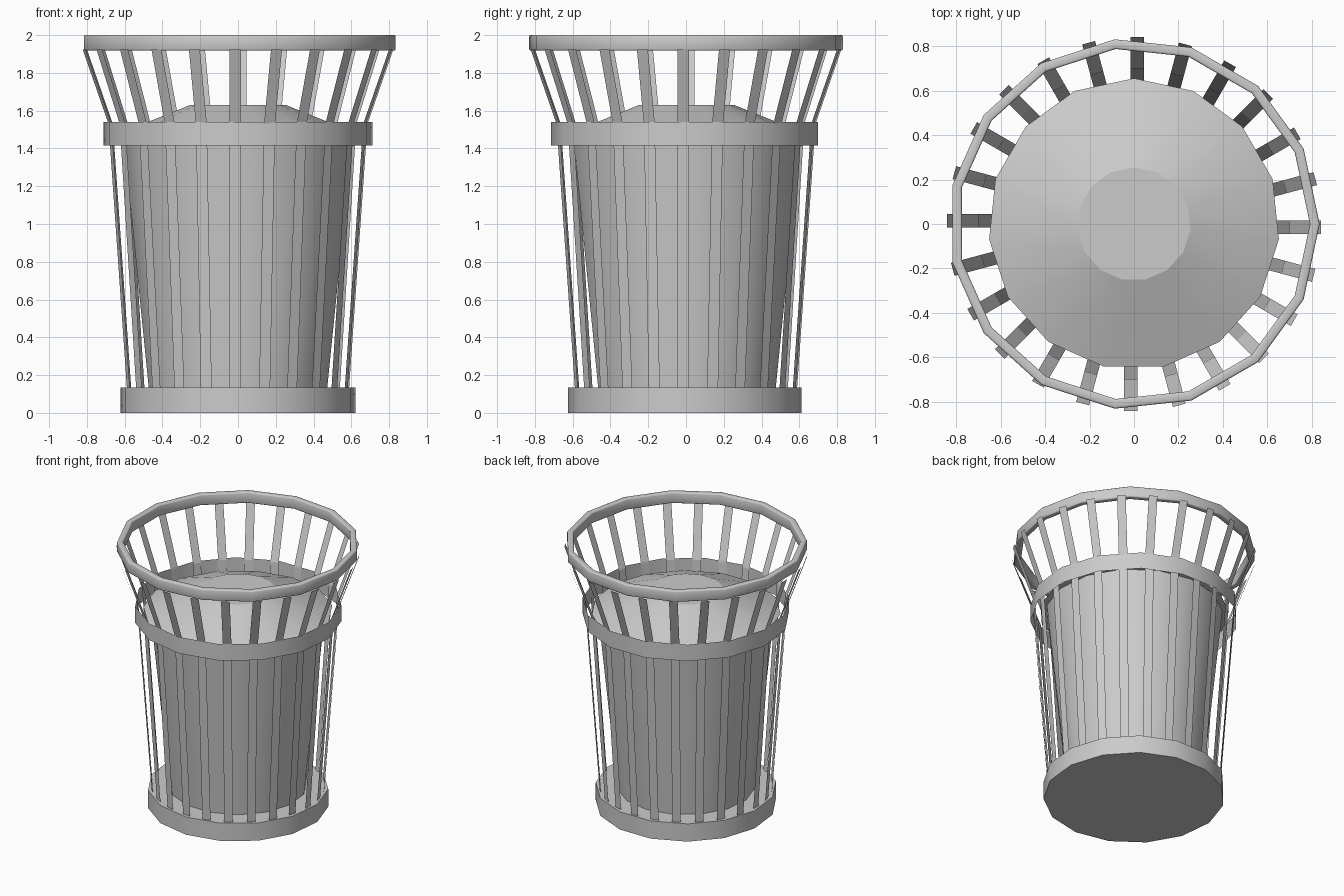
import bpy, bmesh
from math import sin, cos, pi, radians

SIDES = 15
SLATS = 24

default = bpy.data.objects.get("Cube")
if default:
    bpy.data.objects.remove(default, do_unlink=True)

metal = bpy.data.materials.new("grey_metal")
metal.use_nodes = True
GREY = (0.6, 0.6, 0.6, 1)
metal.diffuse_color = GREY
metal.node_tree.nodes["Principled BSDF"].inputs["Base Color"].default_value = GREY


def finish(name, bm, angle):
    mesh = bpy.data.meshes.new(name)
    bm.to_mesh(mesh)
    bm.free()
    mesh.materials.append(metal)
    obj = bpy.data.objects.new(name, mesh)
    bpy.context.collection.objects.link(obj)
    bpy.ops.object.select_all(action='DESELECT')
    obj.select_set(True)
    bpy.context.view_layer.objects.active = obj
    bpy.ops.object.shade_smooth_by_angle(angle=radians(angle))
    return obj


def lathe(name, profile, start, closed=False, caps=(), angle=35):
    """Turn (radius, z) points around z; start is the angle of the first corner."""
    bm = bmesh.new()
    rings = []
    for r, z in profile:
        angles = [radians(start) + 2 * pi * i / SIDES for i in range(SIDES)]
        rings.append([bm.verts.new((r * cos(a), r * sin(a), z)) for a in angles])
    pairs = list(zip(rings, rings[1:]))
    if closed:
        pairs.append((rings[-1], rings[0]))
    for low, high in pairs:
        for i in range(SIDES):
            j = (i + 1) % SIDES
            bm.faces.new((low[i], low[j], high[j], high[i]))
    for c in caps:
        ring = rings[c]
        bm.faces.new(ring if c else ring[::-1])
    return finish(name, bm, angle)


# Solid base and tapered inner can
lathe("base", [(0.625, 0), (0.625, 0.135)], -90, caps=(0, 1))
lathe("inner_can", [(0.475, 0.13), (0.61, 1.47)], 90)

# Shallow conical lid, overhanging the can, with a flat top
lathe("lid", [(0.61, 1.47), (0.655, 1.47), (0.255, 1.63)], 90)
lathe("lid_cap", [(0.22, 1.63), (0.255, 1.63)], 90, caps=(1,))

# Sheet band around the slats
lathe("upper_band", [(0.715, 1.415), (0.715, 1.54)], -90)

# Rim: an upright rounded bar, taller than it is wide
rim_profile = []
for k in range(16):
    a = 2 * pi * (k + 0.5) / 16
    dx = 0.011 if cos(a) > 0 else -0.011
    dz = 0.031 if sin(a) > 0 else -0.031
    rim_profile.append((0.813 + dx + 0.011 * cos(a), 1.959 + dz + 0.011 * sin(a)))
lathe("rim", rim_profile, 0, closed=True, angle=60)

# Bent sheet slats, flaring out above the band
PATH = [(0.592, 0.06), (0.698, 1.53), (0.84, 1.925)]
WIDTH, SHIFT = 0.06, -0.014
bm = bmesh.new()
for s in range(SLATS):
    a = 2 * pi * s / SLATS
    rows = []
    for r, z in PATH:
        edges = (SHIFT - WIDTH / 2, SHIFT + WIDTH / 2)
        rows.append([bm.verts.new((r * cos(a) - t * sin(a),
                                   r * sin(a) + t * cos(a), z)) for t in edges])
    for low, high in zip(rows, rows[1:]):
        bm.faces.new((low[0], low[1], high[1], high[0]))
finish("slats", bm, 10)
